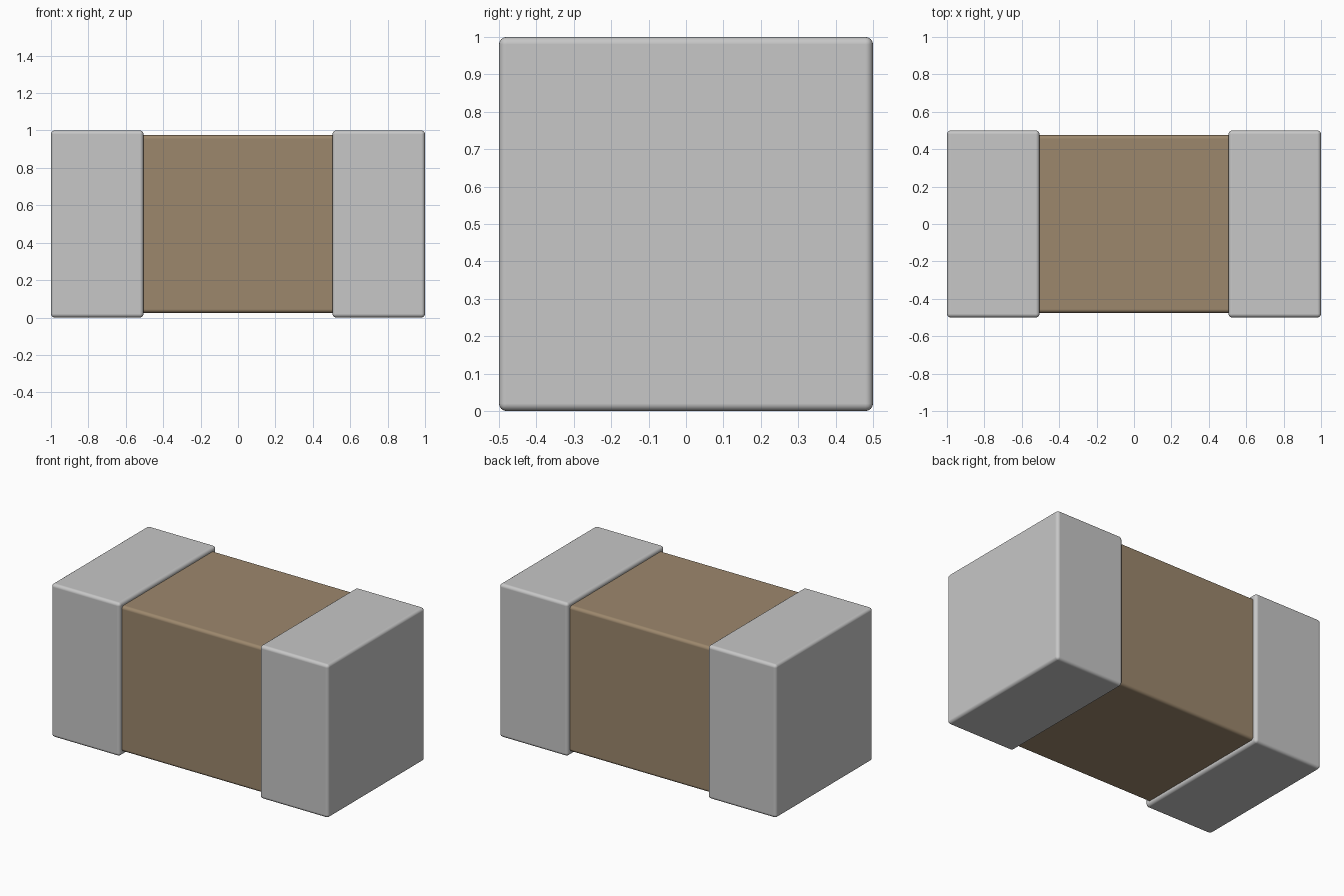
import bpy
import math

cube = bpy.data.objects.get("Cube")
if cube:
    bpy.data.objects.remove(cube, do_unlink=True)


def material(name, rgb):
    mat = bpy.data.materials.new(name)
    mat.use_nodes = True
    colour = (*rgb, 1.0)
    mat.diffuse_color = colour
    mat.node_tree.nodes["Principled BSDF"].inputs["Base Color"].default_value = colour
    return mat


def rounded_box(name, centre, size, radius, mat):
    bpy.ops.mesh.primitive_cube_add(size=1, location=centre)
    obj = bpy.context.object
    obj.name = obj.data.name = name
    obj.scale = size
    bpy.ops.object.transform_apply(location=False, rotation=False, scale=True)
    obj.data.materials.append(mat)
    # Soft rounded edges with flat sides kept flat
    bevel = obj.modifiers.new("rounded_edges", 'BEVEL')
    bevel.width = radius
    bevel.segments = 4
    bevel.limit_method = 'ANGLE'
    bevel.harden_normals = True
    bpy.ops.object.shade_smooth_by_angle(angle=math.radians(40))
    return obj


silver = material("silver_grey", (0.57, 0.57, 0.57))
brown = material("ceramic_brown", (0.335, 0.245, 0.152))

# Ceramic block, running into both end caps
rounded_box("ceramic_body", (0, 0, 0.5), (1.9, 0.95, 0.95), 0.02, brown)

# Metal end caps
for side, name in ((1, "left_end_cap"), (-1, "right_end_cap")):
    rounded_box(name, (side * 0.7525, 0, 0.5), (0.495, 1.0, 1.0), 0.02, silver)
